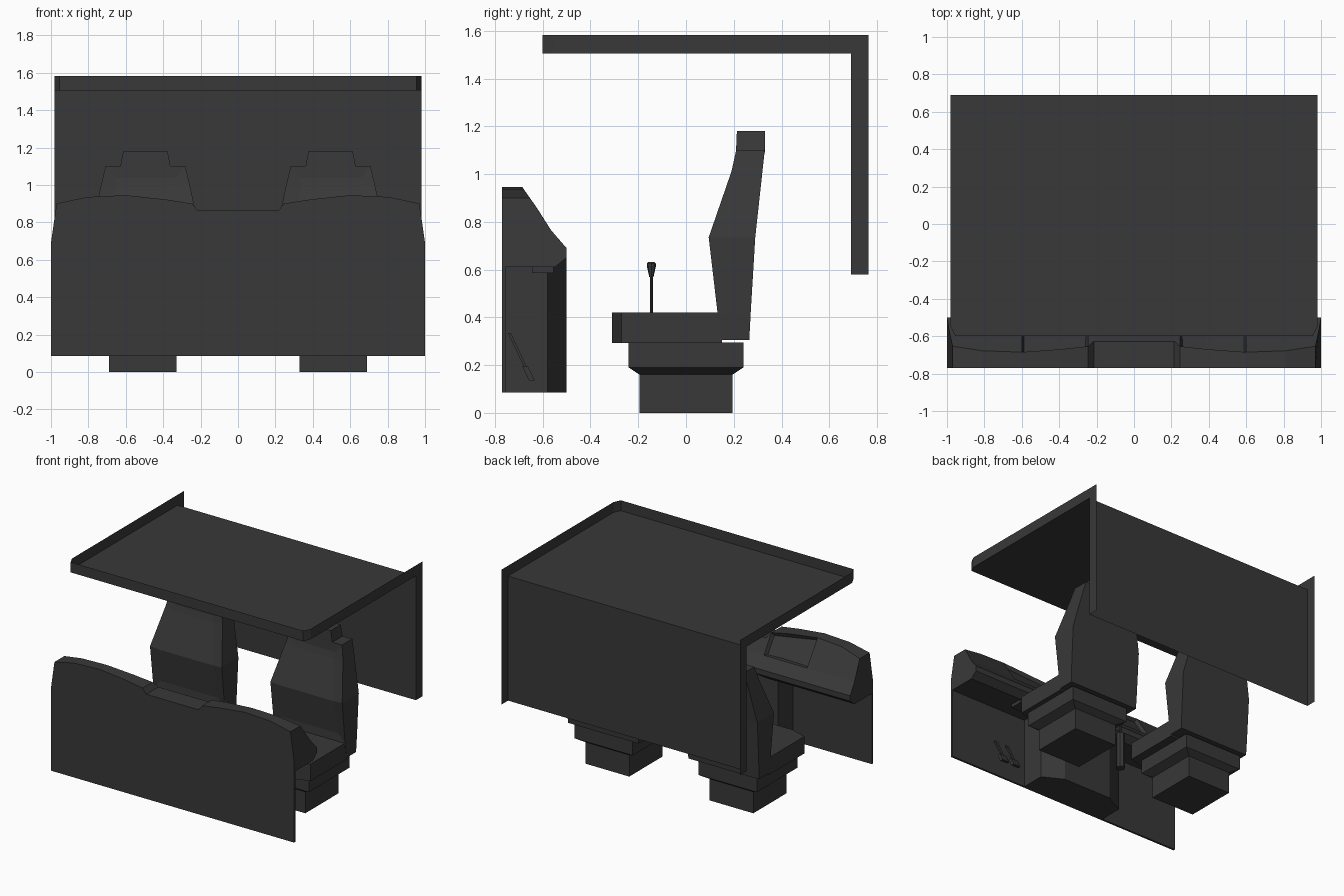
import bpy, bmesh, math
from mathutils import Vector

if "Cube" in bpy.data.objects:
    bpy.data.objects.remove(bpy.data.objects["Cube"])

mat = bpy.data.materials.new("dark grey trim")
mat.diffuse_color = (0.04, 0.04, 0.04, 1)
mat.use_nodes = True
mat.node_tree.nodes["Principled BSDF"].inputs["Base Color"].default_value = mat.diffuse_color


def finish(name, bm, fix=True):
    if fix:
        bmesh.ops.recalc_face_normals(bm, faces=bm.faces)
    me = bpy.data.meshes.new(name)
    bm.to_mesh(me)
    bm.free()
    me.materials.append(mat)
    ob = bpy.data.objects.new(name, me)
    bpy.context.collection.objects.link(ob)
    return ob


def loft(rings, caps=True):
    """Join closed rings of points; returns bmesh and rows of side faces."""
    bm = bmesh.new()
    vs = [[bm.verts.new(p) for p in r] for r in rings]
    n = len(rings[0])
    rows = [[bm.faces.new((a[i], a[(i + 1) % n], b[(i + 1) % n], b[i]))
             for i in range(n)] for a, b in zip(vs, vs[1:])]
    if caps:
        bm.faces.new(vs[0])
        bm.faces.new(vs[-1])
    bmesh.ops.recalc_face_normals(bm, faces=bm.faces)
    return bm, rows


def rect(cx, hw, y0, y1, z):
    return [(cx - hw, y0, z), (cx + hw, y0, z), (cx + hw, y1, z), (cx - hw, y1, z)]


def box(name, cx, hw, y0, y1, z0, z1):
    return finish(name, loft([rect(cx, hw, y0, y1, z0), rect(cx, hw, y0, y1, z1)])[0])


def rod(name, x, y, levels, sides=8):
    """Turned upright part from (radius, z) levels."""
    rings = [[(x + r * math.cos(2 * math.pi * i / sides),
               y + r * math.sin(2 * math.pi * i / sides), z) for i in range(sides)]
             for r, z in levels]
    finish(name, loft(rings)[0])


# Seats
for s, side in ((-1, "left"), (1, "right")):
    bx, cx = s * 0.51, s * 0.495
    # pedestal with flared suspension box
    steps = ((0.18, 0.195, 0), (0.18, 0.195, 0.16), (0.24, 0.24, 0.19), (0.24, 0.24, 0.295))
    finish(side + "_seat_base", loft([rect(bx, w, -d, d, z) for w, d, z in steps])[0])
    # cushion with angled front corners
    plan = [(-0.29, -0.27), (-0.16, -0.31), (0.16, -0.31), (0.29, -0.27), (0.29, 0.15), (-0.29, 0.15)]
    finish(side + "_seat_cushion",
           loft([[(cx + x, y, z) for x, y in plan] for z in (0.293, 0.42)])[0])
    # backrest with sunken centre panel
    prof = ((0.305, 0.15, 0.265, 0.29), (0.42, 0.132, 0.271, 0.293), (0.735, 0.095, 0.29, 0.295),
            (1.01, 0.19, 0.32, 0.235), (1.10, 0.21, 0.33, 0.213))
    bm, rows = loft([rect(cx, w, a, b, z) for z, a, b, w in prof])
    bmesh.ops.inset_region(bm, faces=[r[0] for r in rows[1:]], thickness=0.08, depth=-0.01)
    finish(side + "_seat_backrest", bm)
    finish(side + "_headrest", loft([rect(cx, 0.135, 0.21, 0.33, 1.09),
                                     rect(cx, 0.132, 0.21, 0.33, 1.11),
                                     rect(cx, 0.118, 0.213, 0.33, 1.18)])[0])

# Dashboard upper body, lofted across x
half = [(0.215, 0.862), (0.245, 0.90), (0.385, 0.922), (0.6, 0.945), (0.81, 0.935), (1.0, 0.90)]
stations = [(-x, t) for x, t in reversed(half)] + half
rings = []
for x, t in stations:
    ridge = -0.685 + (0.945 - t) * 0.7
    pts = [(-0.77, 0.61), (-0.77, 0.69), (-0.77, t), (ridge, t), (-0.565, 0.765),
           (-0.5, 0.69), (-0.5, 0.65), (-0.55, 0.61)]
    ring = []
    for y, z in pts:
        lean = 0.03 * max(0, z - 0.69) / 0.21 if abs(x) == 1 else 0
        ring.append((x - math.copysign(lean, x), y, z))
    rings.append(ring)
bm, rows = loft(rings)
# sunken instrument and glovebox panels on the slope
for a in (2, 7):
    bmesh.ops.inset_region(bm, faces=[rows[a - 0][3], rows[a + 1][3]], thickness=0.018, depth=-0.025)
finish("dashboard", bm)

# Lower firewall and centre console
box("firewall", 0, 1.0, -0.77, -0.755, 0.085, 0.615)
plan = [(-0.35, -0.756), (-0.35, -0.58), (-0.2, -0.5), (0.2, -0.5), (0.35, -0.58), (0.35, -0.756)]
finish("centre_console", loft([[(x, y, z) for x, y in plan] for z in (0.085, 0.66)])[0])
box("steering_column_mount", 0.5, 0.06, -0.645, -0.555, 0.585, 0.62)

# Pedals: sloping arm with a wider pad
for x, name in ((0.62, "clutch_pedal"), (0.52, "brake_pedal")):
    for part, w, a, b, t in (("arm", 0.012, 0, 1, 0.006), ("pad", 0.03, 0.7, 1, 0.012)):
        top, end = Vector((x, -0.74, 0.335)), Vector((x, -0.645, 0.135))
        r = [rect(x, w, p.y - t, p.y + t, p.z) for p in (top.lerp(end, a), top.lerp(end, b))]
        finish(name + "_" + part, loft(r)[0])

# Gear lever
rod("gear_lever_column", 0, -0.145, [(0.032, 0.09), (0.032, 0.36)])
rod("gear_lever", 0, -0.145, [(0.006, 0.35), (0.006, 0.58)])
rod("gear_knob", 0, -0.145, [(0.009, 0.57), (0.019, 0.615), (0.019, 0.625), (0.013, 0.632)])

# Cab shell: roof lining, rear wall and thin outward rims
bm = bmesh.new()
plan = [(-0.98, 0.69), (-0.98, -0.55), (-0.955, -0.6), (0.955, -0.6), (0.98, -0.55), (0.98, 0.69)]
low = [bm.verts.new((x, y, 1.505)) for x, y in plan]
high = [bm.verts.new((x, 0.765 if y > 0 else y, 1.582)) for x, y in plan]
bm.faces.new(low)
for i in range(5):
    bm.faces.new((low[i], low[i + 1], high[i + 1], high[i]))
foot = [bm.verts.new((s * 0.98, 0.69, 0.58)) for s in (-1, 1)]
foot_rim = [bm.verts.new((s * 0.98, 0.765, 0.58)) for s in (-1, 1)]
bm.faces.new((low[0], low[5], foot[1], foot[0]))
for k, i in ((0, 0), (1, 5)):
    bm.faces.new((low[i], high[i], foot_rim[k], foot[k]))
finish("cab_roof_and_rear_wall", bm)
